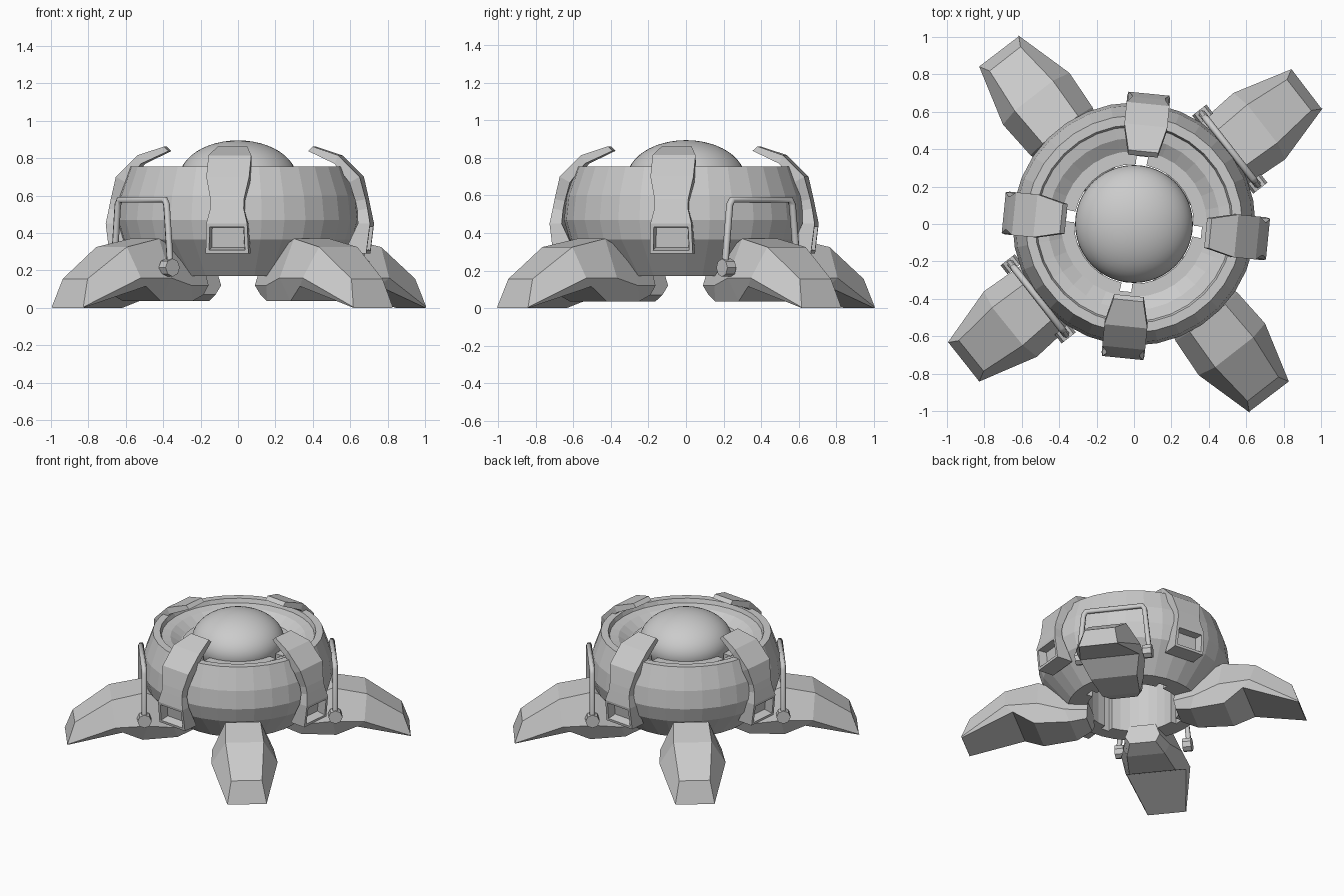
import bpy, bmesh
from math import radians, sin, cos, pi
from mathutils import Matrix

if "Cube" in bpy.data.objects:
    bpy.data.objects.remove(bpy.data.objects["Cube"])

TWIST = radians(-7)  # whole limb layout is turned slightly clockwise


def finish(bm, name, angle=0.0, shift=(0, 0, 0)):
    bmesh.ops.recalc_face_normals(bm, faces=bm.faces)
    bm.transform(Matrix.Translation(shift) @ Matrix.Rotation(angle, 4, 'Z'))
    me = bpy.data.meshes.new(name)
    bm.to_mesh(me)
    bm.free()
    ob = bpy.data.objects.new(name, me)
    bpy.context.collection.objects.link(ob)
    return ob


def ring(name, profile, sides, start=0.0, sweep=2 * pi):
    """Turn a closed (radius, z) profile, fully or as a capped arc."""
    bm = bmesh.new()
    full = sweep > 6.28
    n = sides if full else sides + 1
    loops = []
    for i in range(n):
        a = start + sweep * i / sides
        loops.append([bm.verts.new((r * cos(a), r * sin(a), z)) for r, z in profile])
    m = len(profile)
    for i in range(sides):
        p, q = loops[i], loops[(i + 1) % n]
        for j in range(m):
            bm.faces.new((p[j], q[j], q[(j + 1) % m], p[(j + 1) % m]))
    if not full:
        bm.faces.new(loops[0])
        bm.faces.new(loops[-1])
    return finish(bm, name)


def loft(sections):
    """Skin a list of matching closed sections and cap both ends."""
    bm = bmesh.new()
    loops = [[bm.verts.new(p) for p in s] for s in sections]
    m = len(loops[0])
    for a, b in zip(loops, loops[1:]):
        for j in range(m):
            bm.faces.new((a[j], a[(j + 1) % m], b[(j + 1) % m], b[j]))
    bm.faces.new(loops[0])
    bm.faces.new(loops[-1])
    return bm


# Bowl-shaped body with a stepped rim
ring("body", [(.45, .17), (.62, .365), (.65, .47), (.635, .60), (.58, .755),
              (.53, .755), (.52, .725), (.46, .715), (.39, .67),
              (.365, .67), (.365, .17)], 32)

# Inner collar in four pieces, with gaps below the claws
for k in range(4):
    ring("collar_segment", [(.32, .17), (.38, .17), (.38, .675), (.32, .675)], 7,
         TWIST + radians(90 * k + 5), radians(80))

# Smooth dome
bm = bmesh.new()
bmesh.ops.create_uvsphere(bm, u_segments=48, v_segments=24, radius=1)
bm.transform(Matrix.Translation((0, 0, .69)) @ Matrix.Diagonal((.315, .315, .205, 1)))
for f in bm.faces:
    f.smooth = True
finish(bm, "dome")

# Legs: six-sided sections as (radius, half width, z) for top, side and bottom
LEG = [((.30, .09, .20), (.30, .12, .12), (.31, .09, .07)),
       ((.45, .11, .28), (.45, .16, .12), (.42, .13, .035)),
       ((.64, .12, .37), (.63, .21, .16), (.66, .16, .035)),
       ((.87, .13, .325), (.85, .225, .16), (.80, .205, .115)),
       ((1.12, .105, .155), (1.173, .134, .004), (1.17, .13, 0))]
for k in range(4):
    secs = []
    for t, s, b in LEG:
        secs.append([(r, w, z) for r, w, z in (t, s, b)]
                    + [(r, -w, z) for r, w, z in (b, s, t)])
    finish(loft(secs), "leg", TWIST + radians(45 + 90 * k + (k == 2)))

# Claws gripping the body: (outer r, outer z, inner r, inner z, half width)
CLAW = [(.40, .862, .375, .838, .08), (.54, .815, .52, .77, .115),
        (.655, .70, .60, .67, .115), (.685, .58, .63, .57, .09),
        (.695, .53, .64, .52, .09), (.71, .45, .645, .45, .11),
        (.69, .29, .57, .29, .115)]
for k in range(4):
    bm = loft([[(ro, -w, zo), (ro, w, zo), (ri, w, zi), (ri, -w, zi)]
               for ro, zo, ri, zi, w in CLAW])
    bmesh.ops.recalc_face_normals(bm, faces=bm.faces)
    # recessed window low on the outer face
    face = max(bm.faces, key=lambda f: f.normal.x - 10 * abs(f.calc_center_median().z - .37)
               - 10 * abs(f.calc_center_median().x - .70))
    bmesh.ops.inset_individual(bm, faces=[face], thickness=.026)
    bmesh.ops.inset_individual(bm, faces=[face], thickness=.012, depth=-.06)
    finish(bm, "claw", radians(90 * k - 5.7), (.01, -.01, 0))

# Two carrying handles with pivot nuts
for k in range(2):
    ang = TWIST + radians(45 + 180 * k)
    cu = bpy.data.curves.new("handle", 'CURVE')
    cu.dimensions = '3D'
    cu.bevel_depth = .019
    cu.bevel_resolution = 1
    sp = cu.splines.new('POLY')
    pts = [(-.245, .22), (-.212, .55), (-.195, .578), (.195, .578), (.212, .55), (.245, .22)]
    sp.points.add(len(pts) - 1)
    for p, (y, z) in zip(sp.points, pts):
        p.co = (.65, y, z, 1)
    ob = bpy.data.objects.new("handle", cu)
    ob.rotation_euler.z = ang
    bpy.context.collection.objects.link(ob)
    for side in (-1, 1):
        bm = bmesh.new()
        bmesh.ops.create_cone(bm, cap_ends=True, segments=8, radius1=.048,
                              radius2=.048, depth=.06)
        bm.transform(Matrix.Translation((.65, side * .235, .215))
                     @ Matrix.Rotation(pi / 2, 4, 'X'))
        finish(bm, "handle_pivot", ang)
